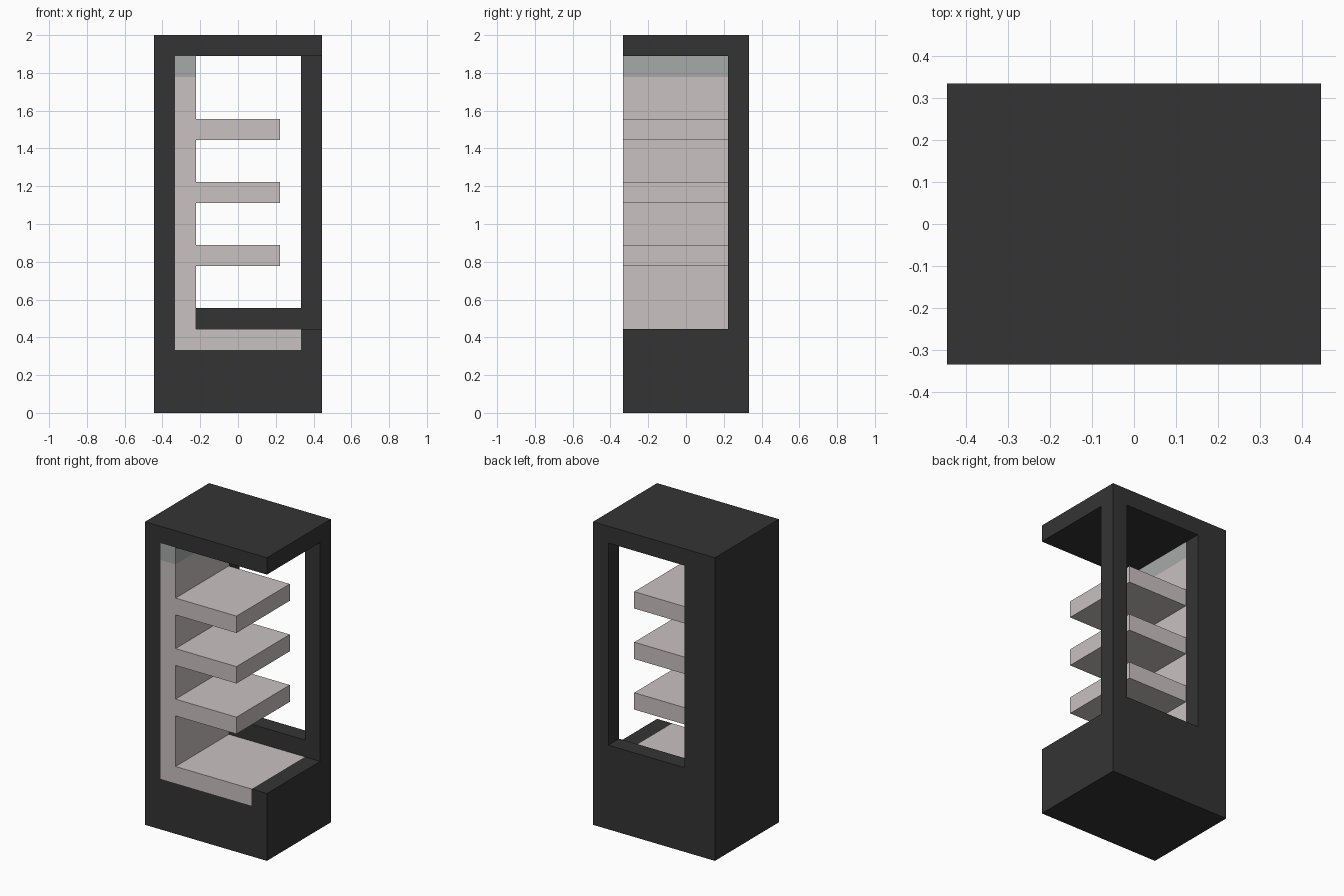
import bpy, bmesh

if "Cube" in bpy.data.objects:
    bpy.data.objects.remove(bpy.data.objects["Cube"])

U = 2 / 18  # the model sits on a grid of 18 units in height


def material(name, rgb):
    m = bpy.data.materials.new(name)
    m.diffuse_color = (*rgb, 1)
    m.use_nodes = True
    m.node_tree.nodes["Principled BSDF"].inputs["Base Color"].default_value = m.diffuse_color
    return m


DARK = material("charcoal", (0.034, 0.034, 0.034))
PALE = material("pale pink grey", (0.584, 0.533, 0.535))
GREY = material("mid grey", (0.39, 0.40, 0.395))


def finish(name, bm, mat):
    bmesh.ops.recalc_face_normals(bm, faces=bm.faces)
    me = bpy.data.meshes.new(name)
    bm.to_mesh(me)
    bm.free()
    ob = bpy.data.objects.new(name, me)
    bpy.context.collection.objects.link(ob)
    if mat:
        me.materials.append(mat)
    return ob


def box(name, x, y, z, mat=None):
    """Box from (min, max) ranges in grid units."""
    bm = bmesh.new()
    bmesh.ops.create_cube(bm, size=1)
    for v in bm.verts:
        v.co = [U * (r[0] if c < 0 else r[1]) for c, r in zip(v.co, (x, y, z))]
    return finish(name, bm, mat)


def extrude_xz(name, pts, y, mat):
    """Extrude a front-view profile along y."""
    bm = bmesh.new()
    f = bm.faces.new([bm.verts.new((px * U, y[0] * U, pz * U)) for px, pz in pts])
    r = bmesh.ops.extrude_face_region(bm, geom=[f])
    moved = [g for g in r["geom"] if isinstance(g, bmesh.types.BMVert)]
    bmesh.ops.translate(bm, verts=moved, vec=(0, (y[1] - y[0]) * U, 0))
    return finish(name, bm, mat)


# Cabinet: solid block with the chamber, floor recess and back window cut out
cabinet = box("cabinet", (-4, 4), (-3, 3), (0, 18), DARK)
cutters = [
    box("chamber_cutter", (-3, 6), (-5, 2), (4, 17)),
    box("floor_cutter", (-3, 3), (-5, 2), (3, 6)),
    box("window_cutter", (-2, 3), (0, 5), (5, 17)),
]
for c in cutters:
    c.hide_render = True
    mod = cabinet.modifiers.new(c.name, "BOOLEAN")
    mod.operation, mod.solver, mod.object = "DIFFERENCE", "EXACT", c
bpy.context.view_layer.objects.active = cabinet
for c in cutters:
    bpy.ops.object.modifier_apply(modifier=c.name)
    bpy.data.objects.remove(c)

# Liner: left wall panel and floor in one L profile
DEPTH = (-3, 2)
extrude_xz("liner", [(-3, 3), (3, 3), (3, 4), (-2, 4), (-2, 16), (-3, 16)], DEPTH, PALE)

# Grey strip along the top of the wall panel
box("light_strip", (-3, -2), DEPTH, (16, 17), GREY)

# Three shelves
for i in range(3):
    box(f"shelf_{i + 1}", (-2, 2), DEPTH, (7 + 3 * i, 8 + 3 * i), PALE)
